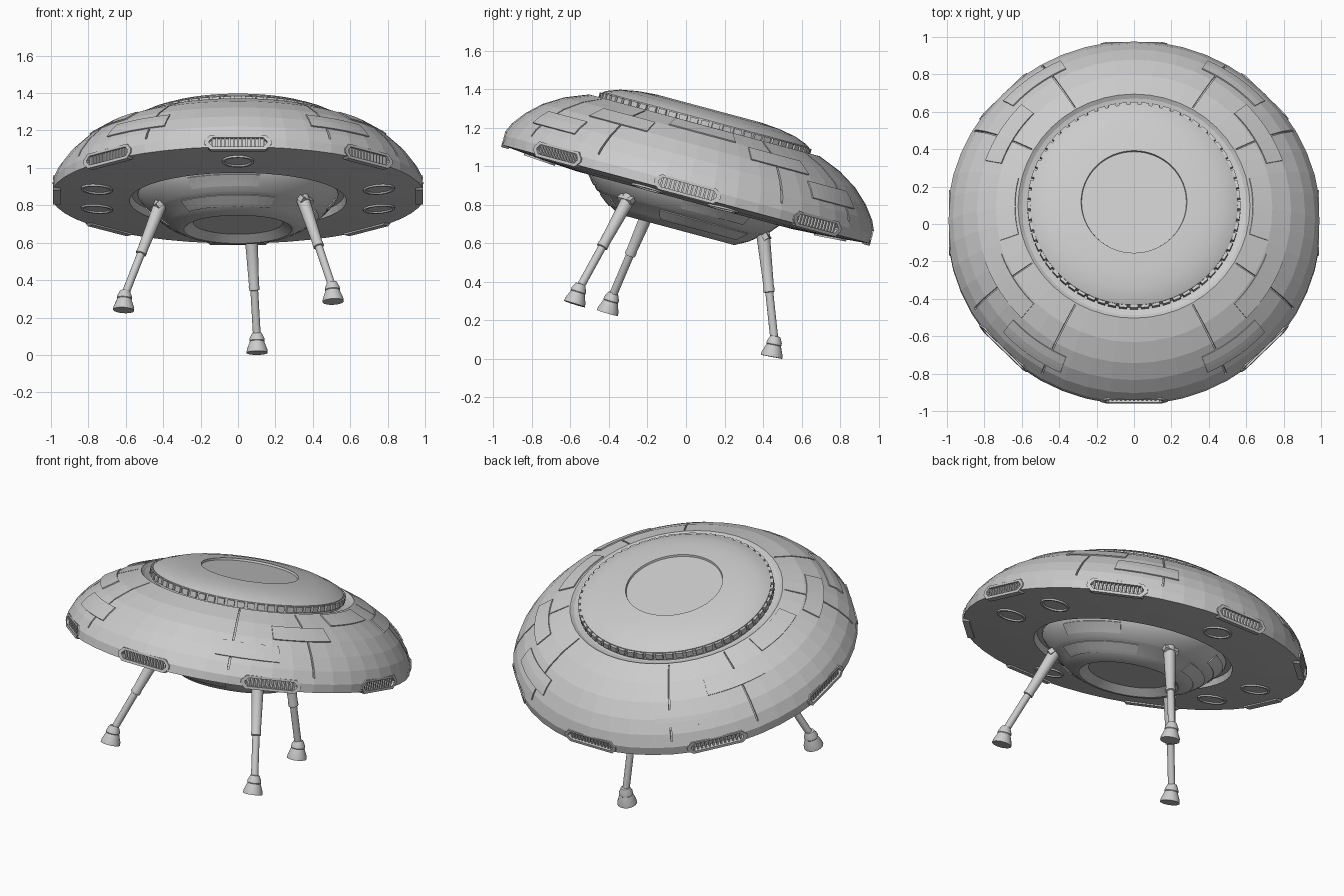
import bpy, bmesh
from math import sin, cos, pi, radians, hypot
from mathutils import Matrix, Vector

if "Cube" in bpy.data.objects:
    bpy.data.objects.remove(bpy.data.objects["Cube"])

# Whole craft leans back 15 degrees; parts are built level, then tilted
TILT = Matrix.Translation((0, 0, 0.857)) @ Matrix.Rotation(radians(-15), 4, 'X')


def finish(name, bm, smooth=False):
    bmesh.ops.recalc_face_normals(bm, faces=bm.faces[:])
    me = bpy.data.meshes.new(name)
    bm.to_mesh(me)
    bm.free()
    me.transform(TILT)
    ob = bpy.data.objects.new(name, me)
    bpy.context.collection.objects.link(ob)
    if smooth:
        bpy.ops.object.select_all(action='DESELECT')
        ob.select_set(True)
        bpy.context.view_layer.objects.active = ob
        bpy.ops.object.shade_smooth_by_angle(angle=radians(35))
    return ob


def lathe(bm, prof, seg, mat=Matrix()):
    rings = []
    for r, z in prof:
        n = 1 if r < 1e-6 else seg
        rings.append([bm.verts.new(mat @ Vector((r * cos(2 * pi * i / seg), r * sin(2 * pi * i / seg), z)))
                      for i in range(n)])
    for a, b in zip(rings, rings[1:]):
        for i in range(seg):
            j = (i + 1) % seg
            quad = [a[i % len(a)], a[j % len(a)], b[j % len(b)], b[i % len(b)]]
            bm.faces.new(list(dict.fromkeys(quad)))


def height(prof, r):
    for (r0, z0), (r1, z1) in zip(prof, prof[1:]):
        if r1 <= r <= r0:
            return z0 + (z1 - z0) * (r0 - r) / (r0 - r1)
    return prof[-1][1]


def patch(bm, prof, side, ang, half, r0, r1, lo, hi, na=8, nr=4):
    """Solid plate following a turned surface, between two offsets."""
    layers = []
    for off in (lo, hi):
        grid = []
        for i in range(nr + 1):
            r = r0 + (r1 - r0) * i / nr
            slope = (height(prof, r + .01) - height(prof, r - .01)) / .02
            n = side / hypot(slope, 1)
            rr, z = r - slope * n * off, height(prof, r) + n * off
            row = []
            for j in range(na + 1):
                a = radians(ang - half + 2 * half * j / na)
                row.append(bm.verts.new((rr * cos(a), rr * sin(a), z)))
            grid.append(row)
        layers.append(grid)
    low, top = layers
    for g in layers:
        for i in range(nr):
            for j in range(na):
                bm.faces.new((g[i][j], g[i][j + 1], g[i + 1][j + 1], g[i + 1][j]))
    edge = [(0, j) for j in range(na)] + [(i, na) for i in range(nr)]
    edge += [(nr, j) for j in range(na, 0, -1)] + [(i, 0) for i in range(nr, 0, -1)]
    for (a, b), (c, d) in zip(edge, edge[1:] + edge[:1]):
        bm.faces.new((low[a][b], low[c][d], top[c][d], top[a][b]))


def box(bm, mat, size):
    bmesh.ops.create_cube(bm, size=1, matrix=mat @ Matrix.Diagonal((*size, 1)))


def spin(deg):
    return Matrix.Rotation(radians(deg), 4, 'Z')


# Hull
TOP = [(1, 0), (1, .05), (.968, .12), (.915, .19), (.84, .26), (.74, .322), (.62, .37)]
bm = bmesh.new()
lathe(bm, [(0, .33)] + [(.57, .345), (.6, .355)] + TOP[::-1] +
      [(.78, -.02), (.58, -.032), (.568, .004), (0, .004)], 48)
hull = finish("saucer_hull", bm)


# Vent recesses and radial seams, cut from the hull
def octagon(w, z0, z1, c):
    return [(-w, z0 + c), (-w + c, z0), (w - c, z0), (w, z0 + c),
            (w, z1 - c), (w - c, z1), (-w + c, z1), (-w, z1 - c)]


OUTER = octagon(.178, -.012, .068, .03)
INNER = octagon(.155, .004, .054, .02)
SEAMS = [90 + s * a + f for s in (-1, 1) for a in (30, 60) for f in (0, 180)]
VENTS = range(0, 360, 45)

bm = bmesh.new()
for a in VENTS:
    rows = [[bm.verts.new(spin(a) @ Vector((x, t, z))) for t, z in OUTER] for x in (.955, 1.08)]
    for row in rows:
        bm.faces.new(row)
    for i in range(8):
        j = (i + 1) % 8
        bm.faces.new((rows[0][i], rows[0][j], rows[1][j], rows[1][i]))
for a in SEAMS:
    patch(bm, TOP, 1, a, .3, .985, .63, -.012, .02, 1, 8)
cutter = finish("hull_cutter", bm)
cutter.hide_render = True
mod = hull.modifiers.new("cuts", 'BOOLEAN')
mod.object, mod.operation, mod.solver = cutter, 'DIFFERENCE', 'EXACT'
bpy.context.view_layer.objects.active = hull
bpy.ops.object.modifier_apply(modifier=mod.name)
bpy.data.objects.remove(cutter)

# Vent frames and louvres
bm = bmesh.new()
for a in VENTS:
    loops = [[bm.verts.new(spin(a) @ Vector((x, t, z))) for t, z in o]
             for x, o in ((.95, OUTER), (.99, OUTER), (.99, INNER), (.95, INNER))]
    for k in range(4):
        p, q = loops[k], loops[(k + 1) % 4]
        for i in range(8):
            j = (i + 1) % 8
            bm.faces.new((p[i], p[j], q[j], q[i]))
    for i in range(13):
        box(bm, spin(a) @ Matrix.Translation((.963, -.138 + i * .023, .029)), (.03, .01, .054))
finish("rim_vents", bm)

# Raised hull plates
bm = bmesh.new()
for f in (0, 180):
    patch(bm, TOP, 1, f, 14, .735, .635, -.01, .006)
    for s in (-1, 1):
        patch(bm, TOP, 1, 90 + f + s * 58, 12.5, .84, .75, -.01, .006)
        patch(bm, TOP, 1, 90 + f + s * 36, 11.5, .945, .875, -.01, .006)
finish("hull_plates", bm)

# Crown with recessed top disc, and its toothed ring
bm = bmesh.new()
lathe(bm, [(0, .32), (.555, .32), (.555, .40), (.535, .412), (.47, .436), (.38, .452),
           (.283, .46), (.28, .448), (0, .448)], 64)
finish("crown", bm, True)
bm = bmesh.new()
for i in range(60):
    box(bm, spin(i * 6) @ Matrix.Translation((.558, 0, .378)), (.022, .042, .034))
finish("crown_teeth", bm)

# Belly with recessed bottom disc
BELLY = [(.535, -.005), (.495, -.05), (.455, -.098), (.44, -.104), (.375, -.155), (.31, -.19)]
bm = bmesh.new()
lathe(bm, [(0, .02), (.54, .02)] + BELLY + [(.29, -.19), (.24, -.152), (0, -.152)], 48)
finish("belly", bm, True)
LEGS = (81, 201, 321)
bm = bmesh.new()
for a in LEGS:
    patch(bm, BELLY, -1, a + 60, 36, .43, .37, -.008, .005, 12)
    patch(bm, BELLY, -1, a + 60, 22, .52, .475, -.008, .005, 12)
finish("belly_plates", bm)

# Round lamps under the rim
bm = bmesh.new()
for a in (90, 270, 15, -15, 165, 195):
    m = spin(a) @ Matrix.Translation((.78, 0, -.018)) @ Matrix.Rotation(radians(-4), 4, 'Y')
    lathe(bm, [(0, .01), (.085, .01), (.085, -.01), (.072, -.01), (.068, -.002), (0, -.002)], 24, m)
finish("underside_lamps", bm, True)

# Landing legs: telescopic strut, socket and flared foot
for n, a in enumerate(LEGS, 1):
    start, end = Vector((.435, 0, -.07)), Vector((.65, 0, -.62))
    axis = end - start
    L = axis.length
    m = spin(a) @ Matrix.Translation(start) @ axis.to_track_quat('Z', 'Y').to_matrix().to_4x4()
    bm = bmesh.new()
    lathe(bm, [(0, -.02), (.036, -.02), (.034, .08), (.027, L * .52), (.029, L * .53), (.029, L * .56),
               (.021, L * .565), (.021, L), (0, L)], 20, m)
    finish(f"leg_{n}_strut", bm, True)
    bm = bmesh.new()
    box(bm, spin(a) @ Matrix.Translation((.445, 0, -.085)) @ Matrix.Rotation(radians(45), 4, 'Y'),
        (.09, .09, .03))
    finish(f"leg_{n}_socket", bm)
    bm = bmesh.new()
    foot = spin(a) @ Matrix.Translation((.655, 0, -.7)) @ Matrix.Rotation(radians(-4), 4, 'Y')
    lathe(bm, [(0, 0), (.057, 0), (.055, .018), (.038, .062), (.041, .066), (.039, .08),
               (.026, .108), (0, .112)], 24, foot)
    finish(f"leg_{n}_foot", bm, True)

# Stand the lowest foot on the ground
bpy.context.view_layer.update()
low = min(v.co.z for o in bpy.data.objects for v in o.data.vertices)
for o in bpy.data.objects:
    o.data.transform(Matrix.Translation((0, 0, -low)))
